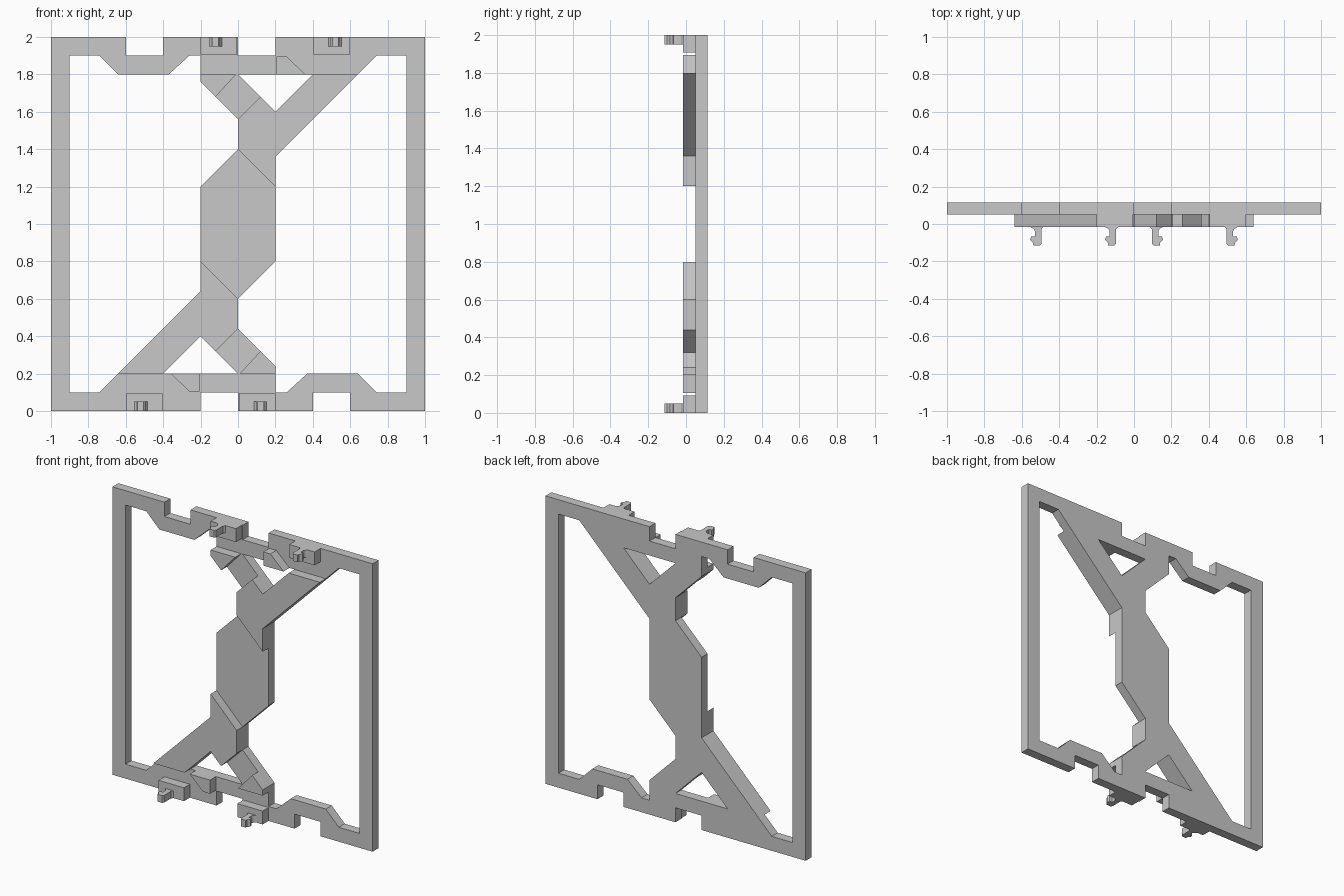
import bpy
from math import radians

cube = bpy.data.objects.get("Cube")
if cube:
    bpy.data.objects.remove(cube, do_unlink=True)

grey = bpy.data.materials.new("plain grey")
grey.use_nodes = True
grey.diffuse_color = (0.578, 0.578, 0.578, 1)
grey.node_tree.nodes["Principled BSDF"].inputs["Base Color"].default_value = grey.diffuse_color

BACK, SEAM, FRONT, TIP = 0.115, 0.05, -0.015, -0.115


def turn(points):
    """Half turn of a front outline about the centre of the frame."""
    return [(-x, 2 - z) for x, z in points]


def prism(name, loops, location, depth, upright=True):
    """Extrude closed outlines (inner loops become holes) into a mesh."""
    curve = bpy.data.curves.new(name, 'CURVE')
    curve.dimensions = '2D'
    curve.fill_mode = 'BOTH'
    curve.extrude = depth / 2
    for points in loops:
        spline = curve.splines.new('POLY')
        spline.points.add(len(points) - 1)
        for p, (u, v) in zip(spline.points, points):
            p.co = (u, v, 0, 1)
        spline.use_cyclic_u = True
    temp = bpy.data.objects.new(name, curve)
    bpy.context.collection.objects.link(temp)
    bpy.context.view_layer.update()
    mesh = bpy.data.meshes.new_from_object(
        temp.evaluated_get(bpy.context.evaluated_depsgraph_get()))
    bpy.data.objects.remove(temp, do_unlink=True)
    mesh.name = name
    mesh.materials.clear()
    mesh.materials.append(grey)
    for face in mesh.polygons:
        face.use_smooth = False
        face.material_index = 0
    obj = bpy.data.objects.new(name, mesh)
    obj.location = location
    if upright:
        obj.rotation_euler.x = radians(90)
    bpy.context.collection.objects.link(obj)


def front_part(name, points):
    prism(name, [points], (0, (SEAM + FRONT) / 2, 0), SEAM - FRONT)


# Back plate: notched frame with two large openings and two small triangles
lower_edge = [(-1, 0), (-0.2, 0), (-0.2, 0.1), (0, 0.1), (0, 0),
              (0.4, 0), (0.4, 0.1), (0.6, 0.1), (0.6, 0), (1, 0)]
opening = [(-0.9, 0.1), (-0.74, 0.1), (-0.2, 0.64), (-0.2, 1.2), (0, 1.4),
           (0, 1.56), (-0.2, 1.76), (-0.2, 1.9), (-0.26, 1.9), (-0.37, 1.8),
           (-0.64, 1.8), (-0.74, 1.9), (-0.9, 1.9)]
triangle = [(-0.4, 0.2), (0, 0.2), (-0.2, 0.4)]
prism("back_frame",
      [lower_edge + turn(lower_edge), opening, turn(opening), triangle, turn(triangle)],
      (0, (BACK + SEAM) / 2, 0), BACK - SEAM)

# Front layer outlines for the lower half; the upper half is a half turn
parts = {
    "long_brace": [(-0.64, 0.2), (-0.4, 0.2), (-0.2, 0.4), (-0.12, 0.32),
                   (0, 0.44), (0, 0.6), (-0.2, 0.8), (-0.2, 0.64)],
    "short_brace_end": [(0.01, 0.2), (0.2, 0.2), (0.2, 0.24), (0.12, 0.32)],
    "wedge": [(-0.36, 0.2), (-0.26, 0.105), (-0.205, 0.105), (-0.205, 0.2)],
    "outer_clip_block": [(-0.6, 0), (-0.405, 0), (-0.405, 0.093), (-0.6, 0.093)],
    "inner_clip_block": [(0.005, 0), (0.2, 0), (0.2, 0.093), (0.005, 0.093)],
}
for name, points in parts.items():
    front_part("lower_" + name, points)
    front_part("upper_" + name, turn(points))

# Hooked clips: profile seen from above, hook towards +x
hook = [(-0.01, FRONT), (0, -0.028), (0, -0.105), (0.01, TIP),
        (0.043, TIP), (0.045, -0.1), (0.06, -0.085), (0.055, -0.068),
        (0.035, -0.066), (0.035, -0.04), (0.042, -0.026), (0.06, FRONT)]
CLIP = 0.05
for name, x, side, z in (("lower_outer_clip", -0.495, -1, CLIP / 2),
                         ("lower_inner_clip", 0.095, 1, CLIP / 2),
                         ("upper_outer_clip", 0.495, 1, 2 - CLIP / 2),
                         ("upper_inner_clip", -0.095, -1, 2 - CLIP / 2)):
    prism(name, [[(side * u, v) for u, v in hook]], (x, 0, z), CLIP, upright=False)
